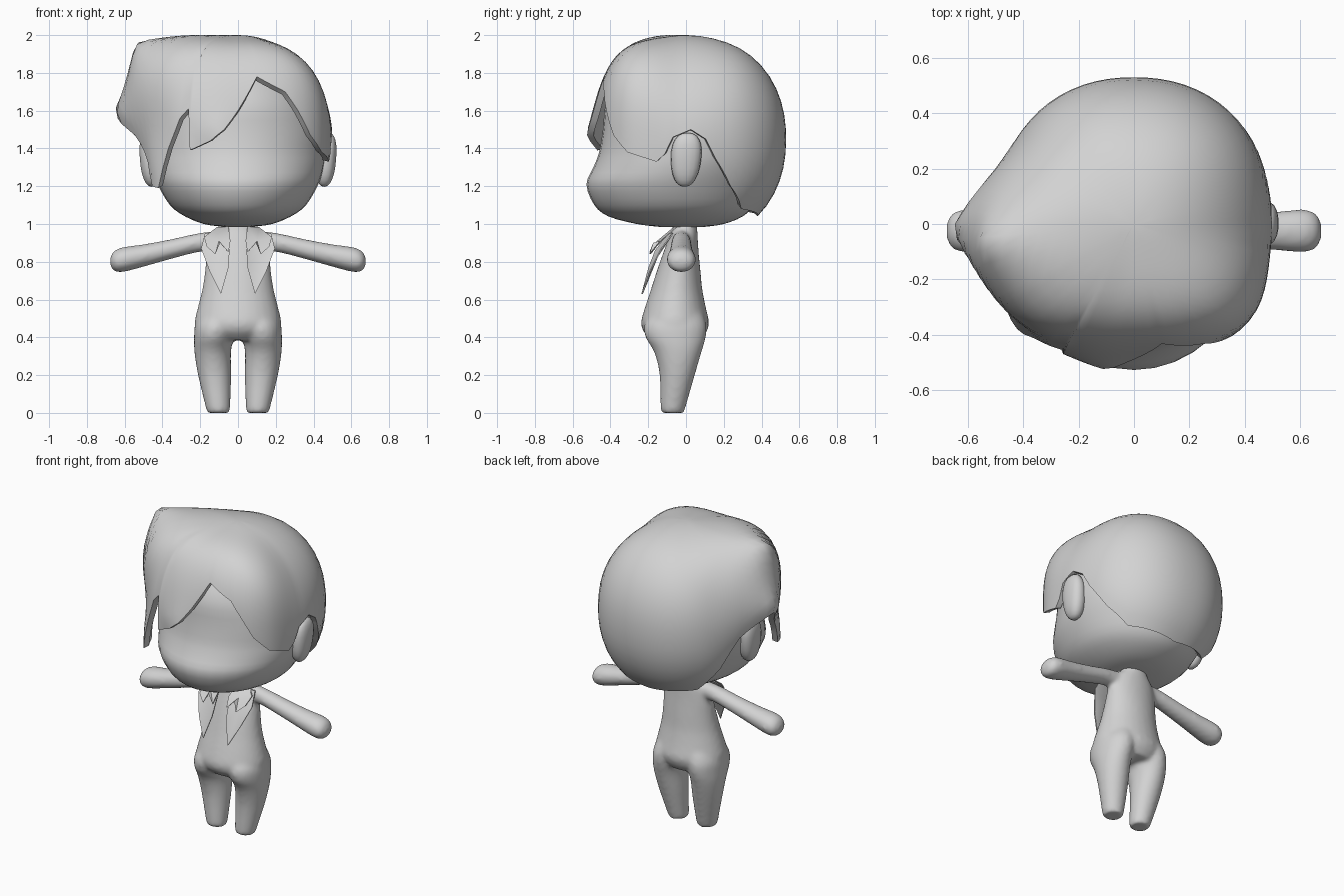
import bpy, bmesh, math
from mathutils import Vector

if "Cube" in bpy.data.objects:
    bpy.data.objects.remove(bpy.data.objects["Cube"])

grey = bpy.data.materials.new("plain grey")
grey.diffuse_color = (0.65, 0.65, 0.65, 1)
grey.use_nodes = True
grey.node_tree.nodes["Principled BSDF"].inputs["Base Color"].default_value = grey.diffuse_color


def finish(name, bm, angle=40):
    bmesh.ops.recalc_face_normals(bm, faces=bm.faces)
    mesh = bpy.data.meshes.new(name)
    bm.to_mesh(mesh)
    bm.free()
    mesh.materials.append(grey)
    mesh.shade_smooth()
    mesh.set_sharp_from_angle(angle=math.radians(angle))
    obj = bpy.data.objects.new(name, mesh)
    bpy.context.collection.objects.link(obj)
    return obj


def smooth_rows(rows, n=3):
    """Catmull-Rom interpolation between cross-sections."""
    out = []
    for i in range(len(rows) - 1):
        a, b = rows[max(i - 1, 0)], rows[i]
        c, d = rows[i + 1], rows[min(i + 2, len(rows) - 1)]
        for k in range(n):
            t = k / n
            out.append([0.5 * (2 * q + (r - p) * t + (2 * p - 5 * q + 4 * r - s) * t * t
                               + (3 * q - p - 3 * r + s) * t ** 3)
                        for p, q, r, s in zip(a, b, c, d)])
    return out + [rows[-1]]


def loft(bm, rows, place, segs=28):
    """Skin closed rings made by place(row, cos, sin)."""
    rings = []
    for row in smooth_rows(rows):
        rings.append([bm.verts.new(place(row, math.cos(2 * math.pi * i / segs),
                                         math.sin(2 * math.pi * i / segs))) for i in range(segs)])
    for a, b in zip(rings, rings[1:]):
        for i in range(segs):
            j = (i + 1) % segs
            bm.faces.new((a[i], a[j], b[j], b[i]))
    bm.faces.new(rings[0])
    bm.faces.new(rings[-1])


def upright(row, c, s):
    """Row: z, centre x, half width, front y, back y."""
    z, xc, hx, yf, yb = row
    return (xc + hx * c, (yf + yb) / 2 + (yb - yf) / 2 * s, z)


# Head with a protruding muzzle
bm = bmesh.new()
loft(bm, [(0.985, 0, 0.08, -0.14, 0.1), (1.0, 0, 0.18, -0.26, 0.2),
          (1.04, 0, 0.28, -0.41, 0.3), (1.1, 0, 0.36, -0.485, 0.36),
          (1.21, 0, 0.425, -0.527, 0.41), (1.3, 0, 0.455, -0.49, 0.44),
          (1.38, 0, 0.465, -0.46, 0.46), (1.5, 0, 0.465, -0.44, 0.46),
          (1.65, 0, 0.42, -0.42, 0.43), (1.8, 0, 0.32, -0.32, 0.32),
          (1.9, 0, 0.18, -0.18, 0.18)], upright, 36)
finish("head", bm)

# Body: torso, legs and arms fused into one smooth skin
bm = bmesh.new()
loft(bm, [(1.02, 0, 0.075, -0.065, 0.06), (0.97, 0, 0.1, -0.075, 0.06),
          (0.93, 0, 0.14, -0.09, 0.062), (0.85, 0, 0.165, -0.12, 0.067),
          (0.75, 0, 0.175, -0.155, 0.077), (0.65, 0, 0.19, -0.187, 0.087),
          (0.55, 0, 0.215, -0.22, 0.107), (0.48, 0, 0.23, -0.238, 0.122),
          (0.43, 0, 0.215, -0.225, 0.11), (0.385, 0, 0.15, -0.18, 0.08)], upright)
for side in (1, -1):
    loft(bm, [(0.0, side * 0.105, 0.058, -0.128, -0.012),
              (0.02, side * 0.105, 0.064, -0.135, -0.005),
              (0.2, side * 0.124, 0.088, -0.14, 0.047),
              (0.32, side * 0.134, 0.097, -0.168, 0.082),
              (0.4, side * 0.128, 0.105, -0.215, 0.105),
              (0.47, side * 0.115, 0.112, -0.22, 0.108),
              (0.55, side * 0.09, 0.1, -0.17, 0.08)], upright, 24)
    loft(bm, [(0.06, 0.915, 0.056, 0.045), (0.2, 0.903, 0.051, 0.052),
              (0.35, 0.868, 0.053, 0.059), (0.5, 0.833, 0.06, 0.069),
              (0.59, 0.815, 0.066, 0.078), (0.635, 0.807, 0.063, 0.075),
              (0.662, 0.803, 0.048, 0.058), (0.676, 0.802, 0.022, 0.028)],
         lambda r, c, s: (side * r[0], -0.025 + r[3] * c, r[1] + r[2] * s), 18)
body = finish("body", bm, 180)
skin = body.modifiers.new("fuse", 'REMESH')
skin.mode = 'VOXEL'
skin.voxel_size = 0.013
skin.use_smooth_shade = True
soft = body.modifiers.new("soften", 'SMOOTH')
soft.factor = 0.5
soft.iterations = 8

for side, tag in ((1, "right"), (-1, "left")):
    # Ears, wider at the top
    bm = bmesh.new()
    bmesh.ops.create_uvsphere(bm, u_segments=18, v_segments=12, radius=1)
    for v in bm.verts:
        x, y, z = (math.copysign(abs(c) ** 0.85, c) for c in v.co)
        v.co = Vector((side * (0.468 + 0.052 * x + 0.012 * z),
                       0.08 * y * (1 + 0.12 * z) + 0.008 * z, 1.34 + 0.143 * z))
    finish(tag + "_ear", bm)
    # Pointed lapels and smaller collar flaps draped on the chest
    plates = {
        "lapel": [(0.06, -0.085, 0.96), (0.175, -0.07, 0.95), (0.195, -0.13, 0.87),
                  (0.15, -0.19, 0.75), (0.09, -0.232, 0.63), (0.05, -0.195, 0.77),
                  (0.045, -0.16, 0.86)],
        "collar": [(0.05, -0.06, 0.985), (0.11, -0.05, 0.985), (0.18, -0.11, 0.93),
                   (0.165, -0.16, 0.88), (0.12, -0.19, 0.84), (0.095, -0.17, 0.9),
                   (0.05, -0.19, 0.85), (0.04, -0.15, 0.91)]}
    for part, pts in plates.items():
        bm = bmesh.new()
        front = [bm.verts.new((side * x, y - 0.004, z)) for x, y, z in pts]
        back = [bm.verts.new((side * x, y + 0.004, z)) for x, y, z in pts]
        for vs in (front, back):
            mid = bm.verts.new(sum((v.co for v in vs), Vector()) / len(vs))
            for i in range(len(vs)):
                bm.faces.new((vs[i], vs[(i + 1) % len(vs)], mid))
        for i in range(len(pts)):
            j = (i + 1) % len(pts)
            bm.faces.new((front[i], front[j], back[j], back[i]))
        finish(tag + "_" + part, bm, 50)

# Hair: a rounded cap with two swept points, a fringe and a jagged hem
CENTRE = Vector((0, 0, 1.45))
BUMPS = [(Vector((-0.56, -0.07, 0.53)), 0.215, 46), (Vector((-0.67, -0.02, 0.15)), 0.15, 42),
         (Vector((-0.1, -0.5, 0.03)), 0.055, 40), (Vector((-0.38, -0.36, -0.25)), 0.05, 35)]
HEM = [(-270, 1.04), (-225, 1.07), (-210, 1.22), (-198, 1.42), (-188, 1.5), (-180, 1.56),
       (-165, 1.47), (-152, 1.33), (-146, 1.2), (-138, 1.19), (-132, 1.4), (-125, 1.56),
       (-120, 1.61), (-118.5, 1.39), (-106, 1.44), (-98, 1.5), (-90, 1.6), (-77, 1.78),
       (-60, 1.7), (-53, 1.6), (-45, 1.47), (-35, 1.38), (-18, 1.33), (-13, 1.37),
       (-8, 1.46), (3, 1.5), (12, 1.45), (18, 1.35), (30, 1.2), (45, 1.08), (90, 1.04)]


def hair_point(theta, phi, inset=0.0):
    d = Vector((math.sin(phi) * math.cos(theta), math.sin(phi) * math.sin(theta), math.cos(phi)))
    t = min(1, abs(d.y) / 0.6)
    t = t * t * (3 - 2 * t)
    axes, p = ((0.5, 0.53, 0.55), 2 + 0.2 * t) if d.y > 0 else ((0.5, 0.475, 0.55), 2 + 0.9 * t)
    r = sum(abs(c / a) ** p for c, a in zip(d, axes)) ** (-1 / p)
    for tip, height, width in BUMPS:
        f = 1 - math.degrees(d.angle(tip)) / width
        if f > 0:
            r += height * f ** 1.9
    return CENTRE + d * (r - inset)


def hem_angle(theta, z):
    lo, hi = 0.1, 2.8
    for _ in range(30):
        mid = (lo + hi) / 2
        lo, hi = (mid, hi) if hair_point(theta, mid).z > z else (lo, mid)
    return lo


columns = []
for (a0, z0), (a1, z1) in zip(HEM, HEM[1:]):
    n = max(1, math.ceil((a1 - a0) / 5))
    for k in range(n):
        th = math.radians(a0 + (a1 - a0) * k / n)
        columns.append((th, hem_angle(th, z0 + (z1 - z0) * k / n)))

bm = bmesh.new()
STEPS = 18
shells = []
for inset in (0.0, 0.035):
    pole = bm.verts.new(hair_point(0, 0, inset))
    grid = [[bm.verts.new(hair_point(th, ph * s / STEPS, inset)) for s in range(1, STEPS + 1)]
            for th, ph in columns]
    for i in range(len(grid)):
        a, b = grid[i], grid[(i + 1) % len(grid)]
        bm.faces.new((pole, a[0], b[0]))
        for s in range(STEPS - 1):
            bm.faces.new((a[s], a[s + 1], b[s + 1], b[s]))
    shells.append(grid)
outer, inner = shells
for i in range(len(outer)):
    j = (i + 1) % len(outer)
    bm.faces.new((outer[i][-1], inner[i][-1], inner[j][-1], outer[j][-1]))
finish("hair", bm, 45)
